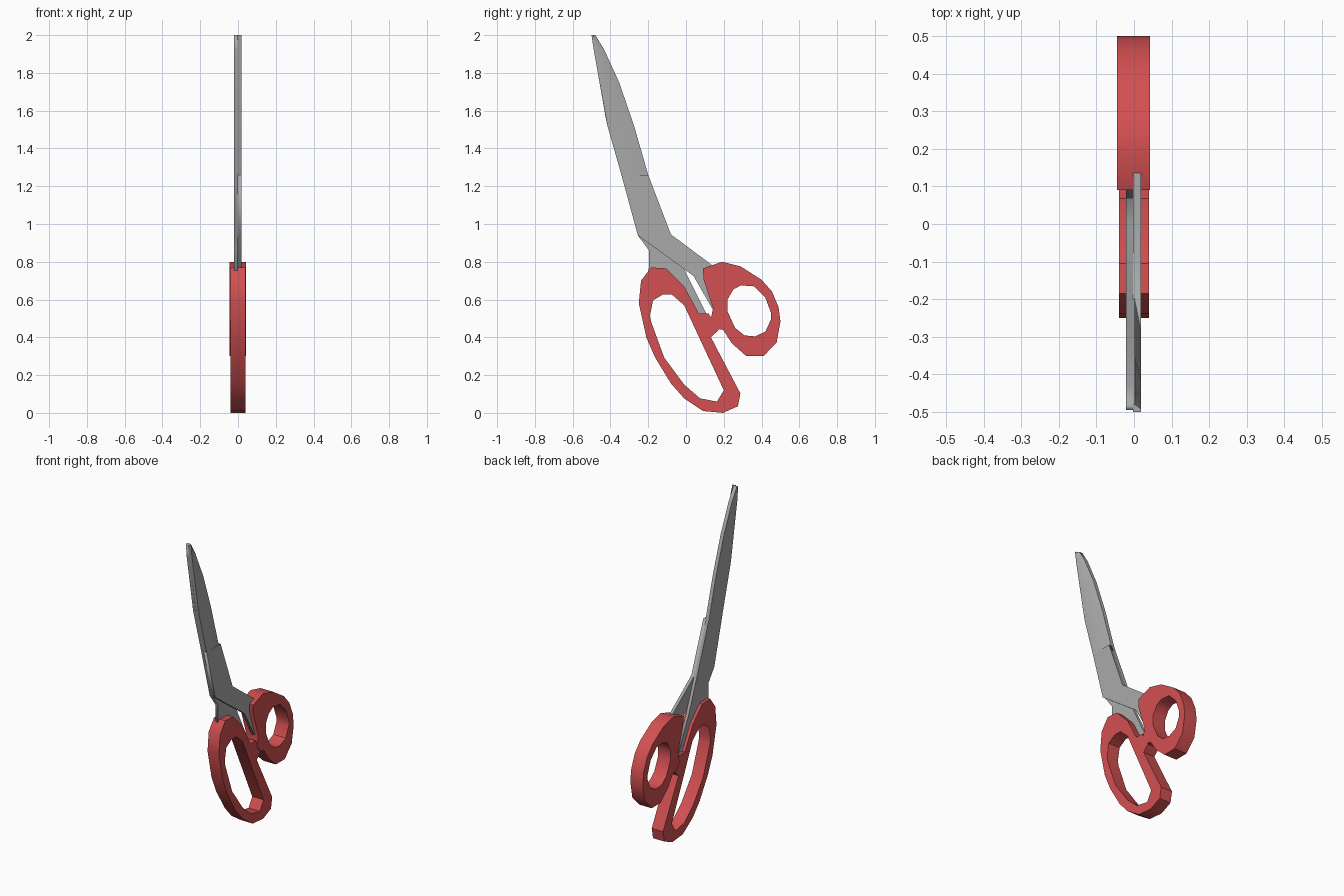
import bpy, bmesh, math
from mathutils import Matrix

if "Cube" in bpy.data.objects:
    bpy.data.objects.remove(bpy.data.objects["Cube"])


def material(name, rgb):
    m = bpy.data.materials.new(name)
    m.diffuse_color = (*rgb, 1)
    m.use_nodes = True
    m.node_tree.nodes["Principled BSDF"].inputs["Base Color"].default_value = m.diffuse_color
    return m


RED = material("red plastic", (0.65, 0.08, 0.083))
STEEL = material("grey steel", (0.40, 0.40, 0.40))


def finish(name, mesh, mat, smooth=False):
    mesh.materials.clear()
    mesh.materials.append(mat)
    ob = bpy.data.objects.new(name, mesh)
    bpy.context.collection.objects.link(ob)
    bm = bmesh.new()
    bm.from_mesh(mesh)
    bmesh.ops.remove_doubles(bm, verts=bm.verts, dist=1e-5)
    bmesh.ops.recalc_face_normals(bm, faces=bm.faces)
    bm.to_mesh(mesh)
    bm.free()
    if smooth:
        bpy.ops.object.select_all(action='DESELECT')
        ob.select_set(True)
        bpy.context.view_layer.objects.active = ob
        bpy.ops.object.shade_smooth_by_angle(angle=math.radians(35))
    return ob


def plate(name, loops, x0, x1, mat, smooth=False):
    """Extrude (y, z) outlines, inner loops become holes, from x0 to x1."""
    cu = bpy.data.curves.new(name, 'CURVE')
    cu.dimensions = '2D'
    cu.fill_mode = 'BOTH'
    cu.extrude = (x1 - x0) / 2
    for pts in loops:
        sp = cu.splines.new('POLY')
        sp.points.add(len(pts) - 1)
        for p, (y, z) in zip(sp.points, pts):
            p.co = (y, z, 0, 1)
        sp.use_cyclic_u = True
    tmp = bpy.data.objects.new("tmp", cu)
    bpy.context.collection.objects.link(tmp)
    dg = bpy.context.evaluated_depsgraph_get()
    mesh = bpy.data.meshes.new_from_object(tmp.evaluated_get(dg))
    bpy.data.objects.remove(tmp)
    # local x, y, z become world y, z, x
    mesh.transform(Matrix(((0, 0, 1, (x0 + x1) / 2), (1, 0, 0, 0),
                           (0, 1, 0, 0), (0, 0, 0, 1))))
    return finish(name, mesh, mat, smooth)


# Large lower handle
plate("large_handle", [
    [(-.185, .77), (-.105, .765), (-.01, .67), (.068, .527), (.12, .527),
     (.17, .436), (.132, .40), (.288, .103), (.275, .035), (.196, 0),
     (.09, .01), (-.01, .077), (-.08, .156), (-.164, .294), (-.21, .40),
     (-.25, .58), (-.238, .70)],
    [(-.122, .627), (-.075, .627), (-.01, .57), (.2, .12), (.164, .06),
     (.074, .077), (-.01, .15), (-.116, .294), (-.185, .484), (-.19, .516),
     (-.175, .595)]], -.04, .04, RED, True)

# Small upper handle
plate("small_handle", [
    [(.09, .765), (.19, .80), (.29, .775), (.40, .705), (.455, .643),
     (.49, .56), (.50, .484), (.48, .373), (.41, .30), (.32, .30),
     (.243, .368), (.196, .44), (.165, .442), (.13, .49), (.143, .553),
     (.093, .706)],
    [(.29, .675), (.36, .67), (.42, .61), (.45, .53), (.45, .495),
     (.42, .43), (.365, .405), (.31, .41), (.26, .45), (.22, .537),
     (.22, .60), (.25, .653)]], -.045, .043, RED, True)

# Back blade, running into the large handle
BACK_EDGE = [(-.08, .945), (-.2, 1.26), (-.275, 1.52), (-.354, 1.75),
             (-.434, 1.925), (-.48, 2.0)]
FRONT_EDGE = [(-.495, 2.0), (-.488, 1.92), (-.423, 1.55), (-.342, 1.26),
              (-.255, .94)]
plate("back_blade", [BACK_EDGE + FRONT_EDGE +
                     [(-.196, .86), (-.198, .70), (-.05, .68), (.08, .50),
                      (.11, .52), (0, .74)]], -.021, -.002, STEEL)

# Front blade shank, running into the small handle
plate("front_blade_shank", [BACK_EDGE[:2] + FRONT_EDGE[3:] +
                            [(.04, .725), (.14, .55), (.17, .55), (.135, .785)]],
      -.002, .018, STEEL)

# Front blade, ground down to a thin cutting edge on its +y side
bm = bmesh.new()
rows = []
for z, y0, y1 in [(1.26, -.342, -.2), (1.52, -.416, -.275), (1.75, -.458, -.354),
                  (1.925, -.489, -.434), (2.0, -.5, -.48)]:
    ym = y0 + (y1 - y0) * .4
    rows.append([bm.verts.new(p) for p in
                 ((-.002, y0, z), (.018, y0, z), (.018, ym, z),
                  (.002, y1, z), (-.002, y1, z))])
for a, b in zip(rows, rows[1:]):
    for i in range(5):
        j = (i + 1) % 5
        bm.faces.new((a[i], a[j], b[j], b[i]))
bm.faces.new(rows[0])
bm.faces.new(rows[-1])
me = bpy.data.meshes.new("front_blade")
bm.to_mesh(me)
bm.free()
finish("front_blade", me, STEEL, True)
